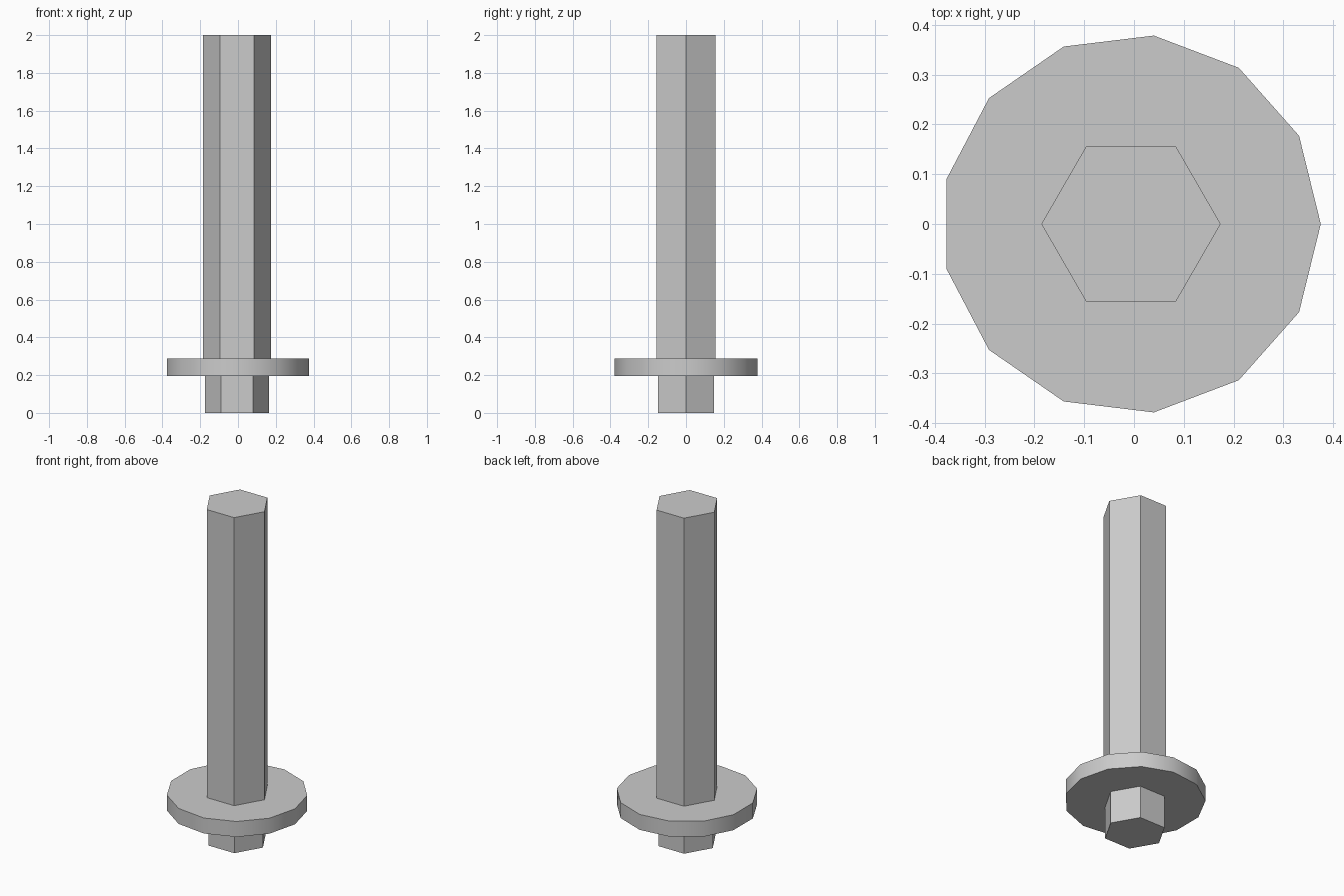
import bpy
import math

cube = bpy.data.objects.get("Cube")
if cube:
    bpy.data.objects.remove(cube, do_unlink=True)

# Single plain grey
grey = bpy.data.materials.new("plain_grey")
grey.use_nodes = True
colour = (0.6, 0.6, 0.6, 1.0)
grey.diffuse_color = colour
grey.node_tree.nodes["Principled BSDF"].inputs["Base Color"].default_value = colour

AXIS_X = -0.006  # shared axis of all three prisms


def prism(name, sides, radius, bottom, top):
    """Upright prism with its first corner pointing to +x."""
    bpy.ops.mesh.primitive_cylinder_add(
        vertices=sides, radius=radius, depth=top - bottom,
        location=(AXIS_X, 0, (bottom + top) / 2),
        rotation=(0, 0, -math.pi / 2))
    obj = bpy.context.object
    obj.name = name
    bpy.ops.object.transform_apply(location=False, rotation=True, scale=False)
    obj.data.materials.append(grey)
    return obj


# Hexagonal shaft above the collar and slightly slimmer stub below it
prism("shaft", 6, 0.18, 0.285, 2.0)
prism("lower_stub", 6, 0.17, 0.0, 0.197)

# Round collar with a softly shaded rim
prism("collar", 13, 0.381, 0.195, 0.287)
bpy.ops.object.shade_smooth_by_angle(angle=math.radians(30))
